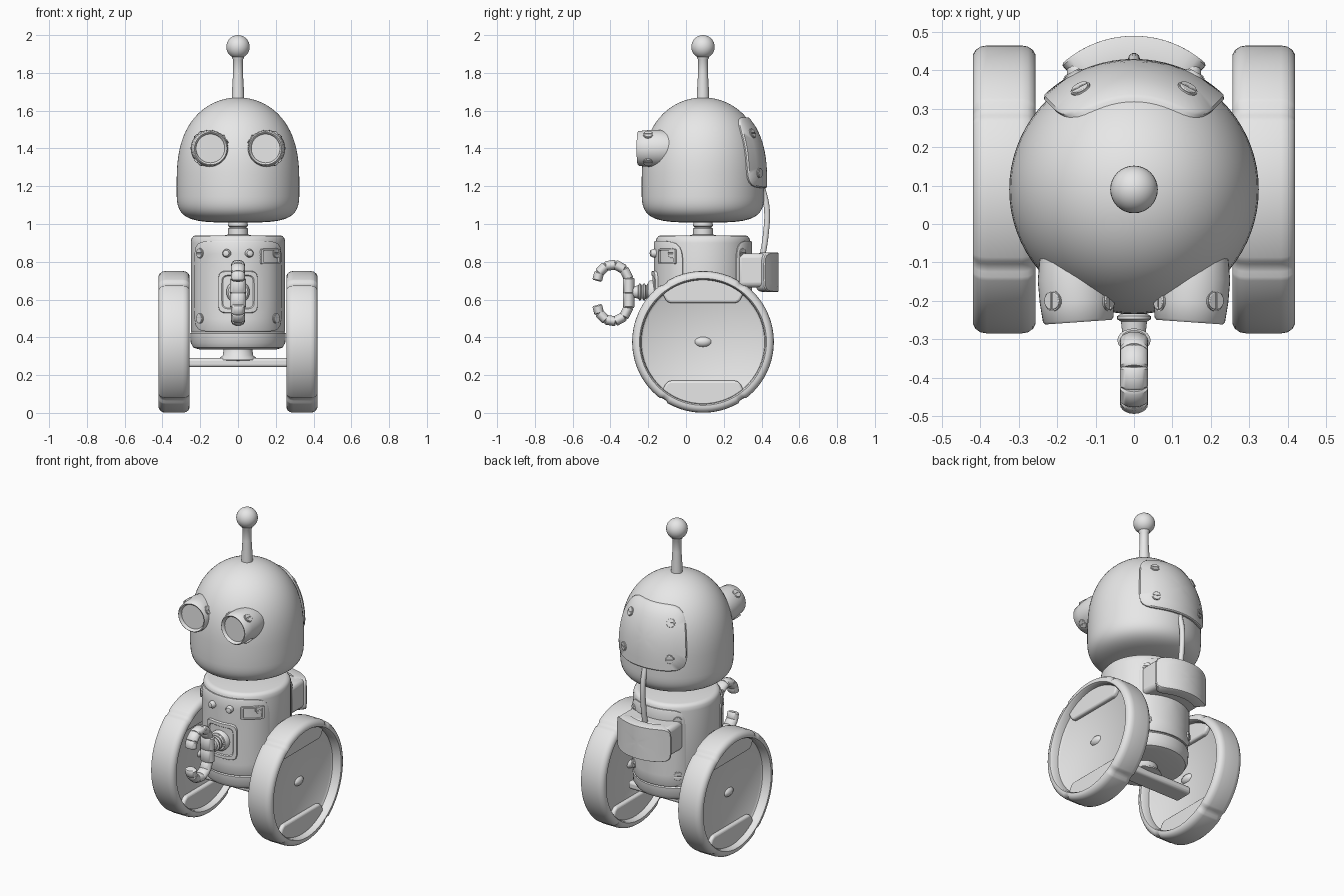
import bpy, bmesh
from math import sin, cos, pi, radians
from mathutils import Vector, Matrix

if "Cube" in bpy.data.objects:
    bpy.data.objects.remove(bpy.data.objects["Cube"])

grey = bpy.data.materials.new("plain_grey")
grey.use_nodes = True
grey.diffuse_color = (0.8, 0.8, 0.8, 1)
grey.node_tree.nodes["Principled BSDF"].inputs["Base Color"].default_value = (0.8, 0.8, 0.8, 1)

CY = 0.09  # shared vertical axis of head, body and wheels


def finish(name, bm, matrix=None, bevel=0):
    bmesh.ops.remove_doubles(bm, verts=bm.verts, dist=1e-5)
    if matrix:
        bm.transform(matrix)
    bmesh.ops.recalc_face_normals(bm, faces=bm.faces)
    mesh = bpy.data.meshes.new(name)
    bm.to_mesh(mesh)
    bm.free()
    mesh.materials.append(grey)
    ob = bpy.data.objects.new(name, mesh)
    bpy.context.collection.objects.link(ob)
    if bevel:
        mod = ob.modifiers.new("Bevel", "BEVEL")
        mod.width, mod.segments, mod.limit_method = bevel, 3, "ANGLE"
    bpy.ops.object.select_all(action="DESELECT")
    ob.select_set(True)
    bpy.context.view_layer.objects.active = ob
    bpy.ops.object.shade_smooth_by_angle(angle=radians(42))


def bridge_rings(bm, rings):
    for a, b in zip(rings, rings[1:]):
        for i in range(len(a)):
            j = (i + 1) % len(a)
            bm.faces.new((a[i], a[j], b[j], b[i]))


def aim(loc, direction):
    """Matrix that carries local z onto a direction."""
    turn = Vector(direction).to_track_quat("Z", "Y").to_matrix().to_4x4()
    return Matrix.Translation(loc) @ turn


def lathe(name, profile, matrix=None, n=48, grooves=()):
    bm = bmesh.new()
    rings = []
    for r, z in profile:
        ring = []
        for i in range(n):
            a = 2 * pi * i / n
            cut = 0.98 if i in grooves and r > 0.34 else 1
            ring.append(bm.verts.new((r * cut * cos(a), r * cut * sin(a), z * cut)))
        rings.append(ring)
    bridge_rings(bm, rings)
    finish(name, bm, matrix)


def prism(name, outline, low, high, matrix=None, bevel=0.01):
    bm = bmesh.new()
    face = bm.faces.new([bm.verts.new((x, y, low)) for x, y in outline])
    top = bmesh.ops.extrude_face_region(bm, geom=[face])["geom"]
    bmesh.ops.translate(bm, vec=(0, 0, high - low),
                        verts=[g for g in top if isinstance(g, bmesh.types.BMVert)])
    finish(name, bm, matrix, bevel)


def box(name, low, high, bevel=0.01):
    outline = [(low[0], low[1]), (high[0], low[1]), (high[0], high[1]), (low[0], high[1])]
    prism(name, outline, low[2], high[2], None, bevel)


def wrapped(name, radius, angle, half_angle, zc, half_z, thick, cy=CY, depth=0.02, dish=0, square=7):
    """Rounded plate that follows a round wall; angle 0 is the front."""
    bm = bmesh.new()
    n = 72
    layers = [(1, -depth), (1, thick * 0.6), (0.97, thick)]
    if dish:
        layers += [(0.8, thick), (0.76, thick - dish)]
    layers += [(s, thick - dish) for s in (0.72, 0.6, 0.45, 0.3, 0.15, 0)]
    rings = []
    for s, off in layers:
        ring = []
        for i in range(n):
            a = 2 * pi * (i + 0.5) / n
            c, d = cos(a), sin(a)
            k = s / (abs(c) ** square + abs(d) ** square) ** (1 / square)
            z = zc + k * d * half_z
            t = radians(angle + k * c * half_angle)
            r = radius(z) + off
            ring.append(bm.verts.new((r * sin(t), cy - r * cos(t), z)))
        rings.append(ring)
    bridge_rings(bm, rings)
    finish(name, bm)


def screw(name, loc, direction, r=0.027):
    m = aim(loc, direction)
    lathe(name + "_base", [(0, -0.01), (r, -0.01), (r, 0.002), (0, 0.002)], m, 20)
    for side in (0, pi):
        half = [(0.85 * r * cos(a), 0.85 * r * sin(a) + 0.002 * cos(side))
                for a in [side + pi * k / 10 for k in range(11)]]
        prism(name + "_half", half, 0.001, 0.006, m, 0.002)


def on_wall(radius, angle, z):
    t = radians(angle)
    return Vector((radius * sin(t), CY - radius * cos(t), z)), Vector((sin(t), -cos(t), 0))


centre = Matrix.Translation((0, CY, 0))

# Head: squared-off bottom and a rounded dome
TOP, BELT, LOW, HEAD_R = 1.67, 1.2, 1.008, 0.325


def head_radius(z):
    return HEAD_R * max(0, 1 - ((z - BELT) / (TOP - BELT)) ** 2.7) ** 0.5 if z > BELT else HEAD_R


steps = [k * pi / 40 for k in range(21)]
profile = [(HEAD_R * max(0, cos(a)) ** 0.5, BELT - (BELT - LOW) * sin(a) ** 0.5) for a in reversed(steps)]
profile += [(HEAD_R * max(0, cos(a)), BELT + (TOP - BELT) * sin(a) ** (2 / 2.7)) for a in steps[1:]]
lathe("head", profile, centre, 72)
wrapped("head_back_panel", head_radius, 180, 45, 1.378, 0.187, 0.015, square=6)
for z, tilt in ((1.27, 0), (1.48, 0.45)):
    for s in (-1, 1):
        p, d = on_wall(head_radius(z) + 0.016, 180 + s * 28, z)
        screw("head_screw", p, d + Vector((0, 0, tilt)))

# Antenna
lathe("antenna_rod", [(0.0, 1.64), (0.034, 1.64), (0.032, 1.7), (0.026, 1.8), (0.026, 1.87),
                      (0.032, 1.88), (0.032, 1.9), (0, 1.9)], centre, 24)
lathe("antenna_ball", [(0.062 * sin(k * pi / 16), 1.938 - 0.062 * cos(k * pi / 16))
                       for k in range(17)], centre, 32)

# Eyes: barrels with a recessed lens
for s in (-1, 1):
    m = aim((s * 0.155, -0.11, 1.4), (-s * 0.07, -1, 0))
    lathe("eye", [(0, -0.1), (0.07, -0.1), (0.09, -0.02), (0.098, 0.03), (0.097, 0.09), (0.092, 0.14),
                  (0.086, 0.146), (0.08, 0.142), (0.076, 0.128), (0, 0.128)], m, 40)
    for deg in (50, -50, 150):
        a = radians(deg)
        d = Vector((s * cos(a), 0, sin(a)))
        screw("eye_screw", Vector((s * 0.15, -0.2, 1.4)) + d * 0.096, d)

# Neck
lathe("neck", [(0, 0.92), (0.07, 0.92), (0.07, 0.94), (0.052, 0.945), (0.052, 0.975), (0.046, 0.98),
               (0.046, 0.985), (0.052, 0.99), (0.052, 1.0), (0.042, 1.03), (0, 1.03)], centre, 32)

# Body drum with wrapped front and back plates
lathe("body", [(0, 0.335), (0.2, 0.335), (0.235, 0.345), (0.25, 0.37), (0.253, 0.42), (0.246, 0.427),
               (0.25, 0.44), (0.25, 0.9), (0.247, 0.922), (0.237, 0.936), (0.22, 0.94), (0, 0.94)], centre, 64)
wrapped("body_front_plate", lambda z: 0.25, 0, 65, 0.67, 0.24, 0.01)
wrapped("body_back_plate", lambda z: 0.25, 180, 46, 0.67, 0.24, 0.01)
for side, spread in ((0, 51), (180, 36)):
    for z in (0.5, 0.845):
        for s in (-1, 1):
            screw("body_screw", *on_wall(0.261, side + s * spread, z))

# Front controls
wrapped("display", lambda z: 0.259, 42, 15, 0.828, 0.041, 0.01, dish=0.008, square=16)
for deg in (-13, 13):
    lathe("button", [(0.022, -0.01), (0.022, 0.012), (0.016, 0.026), (0, 0.031)],
          aim(*on_wall(0.259, deg, 0.845)), 20)
wrapped("arm_plate", lambda z: 0.259, 0, 23, 0.64, 0.112, 0.014, dish=0.006)

# Arm: cuff, ribbed sleeve and a chunky segmented gripper
lathe("arm_cuff", [(0, -0.02), (0.062, -0.02), (0.062, 0.02), (0.052, 0.032), (0, 0.032)],
      aim((0, -0.17, 0.64), (0, -1, 0)), 28)
ribs = [(0, 0)]
for k in range(3):
    ribs += [(0.034, k * 0.022), (0.044, k * 0.022 + 0.006), (0.044, k * 0.022 + 0.014), (0.034, k * 0.022 + 0.02)]
lathe("arm_sleeve", ribs + [(0.03, 0.1), (0, 0.1)], aim((0, -0.19, 0.64), (0, -1, 0)), 28)
claw = [(-0.303, 0), (-0.303, 0.075), (-0.328, 0.125), (-0.374, 0.15), (-0.425, 0.142), (-0.46, 0.107), (-0.47, 0.068)]
for s in (-1, 1):
    for (y0, h0), (y1, h1) in zip(claw, claw[1:]):
        p, q = Vector((0, y0, 0.635 + s * h0)), Vector((0, y1, 0.635 + s * h1))
        length = (q - p).length
        r = 0.031 if h0 < 0.07 and y0 > -0.4 else 0.026
        m = Matrix.Diagonal((1.4, 1, 1, 1)) @ aim(p, q - p)
        lathe("gripper_link", [(0, -0.004), (r - 0.005, -0.004), (r, 0.002), (r, length - 0.002),
                               (r - 0.005, length + 0.004), (0, length + 0.004)], m, 20)

# Back pack with a curved cover and a cable to the head
box("pack", (-0.175, 0.27, 0.665), (0.175, 0.425, 0.845), 0.025)
wrapped("pack_cover", lambda z: 0.265, 180, 43, 0.745, 0.105, 0.013, cy=0.212, depth=0.05)
curve = bpy.data.curves.new("cable", "CURVE")
curve.dimensions, curve.bevel_depth, curve.bevel_resolution = "3D", 0.016, 3
curve.use_fill_caps = True
spline = curve.splines.new("BEZIER")
spline.bezier_points.add(3)
for bp, (y, z) in zip(spline.bezier_points, [(0.405, 0.83), (0.422, 0.94), (0.428, 1.08), (0.4, 1.21)]):
    bp.co = (0, y, z)
    bp.handle_left_type = bp.handle_right_type = "AUTO"
curve.materials.append(grey)
bpy.context.collection.objects.link(bpy.data.objects.new("cable", curve))

# Axle carriage under the body
lathe("axle_pedestal", [(0, 0.27), (0.1, 0.28), (0.095, 0.292), (0.08, 0.305), (0.075, 0.34), (0, 0.34)], centre, 40)
box("axle_bar", (-0.3, CY - 0.06, 0.242), (0.3, CY + 0.06, 0.29), 0.015)

# Wheels: grooved tyre, deeply recessed disc, hub cap and two soft rim pads
half_rim = [(0, 0.022), (0.315, 0.022), (0.326, 0.03), (0.329, 0.072), (0.336, 0.082), (0.35, 0.082),
            (0.363, 0.075), (0.372, 0.062), (0.375, 0.045)]
rim = half_rim + [(r, -a) for r, a in reversed(half_rim)]
cuts = [k + j for k in (30, 66, 126, 162) for j in (-1, 0, 1)]
arc = [(0.335 * sin(radians(k)), -0.335 * cos(radians(k))) for k in range(-40, 41, 5)]
segment = arc + [(0.195, -0.217), (0.175, -0.205), (-0.175, -0.205), (-0.195, -0.217)]
for s in (-1, 1):
    hub = Vector((s * 0.338, CY, 0.376))
    lathe("wheel", rim, aim(hub, (1, 0, 0)), 192, cuts)
    for side in (-1, 1):
        lathe("hub_cap", [(0.045, 0.02), (0.04, 0.028), (0.02, 0.037), (0, 0.039)],
              Matrix.Translation(hub) @ Matrix.Diagonal((1, 1, 0.6, 1)) @ aim((0, 0, 0), (side, 0, 0)), 24)
    for flip in (1, -1):
        # local x to world y, local y to world z
        m = Matrix.Translation(hub) @ Matrix(((0, 0, 1, 0), (1, 0, 0, 0), (0, flip, 0, 0), (0, 0, 0, 1)))
        prism("rim_pad", segment, -0.046, 0.046, m, 0.02)
